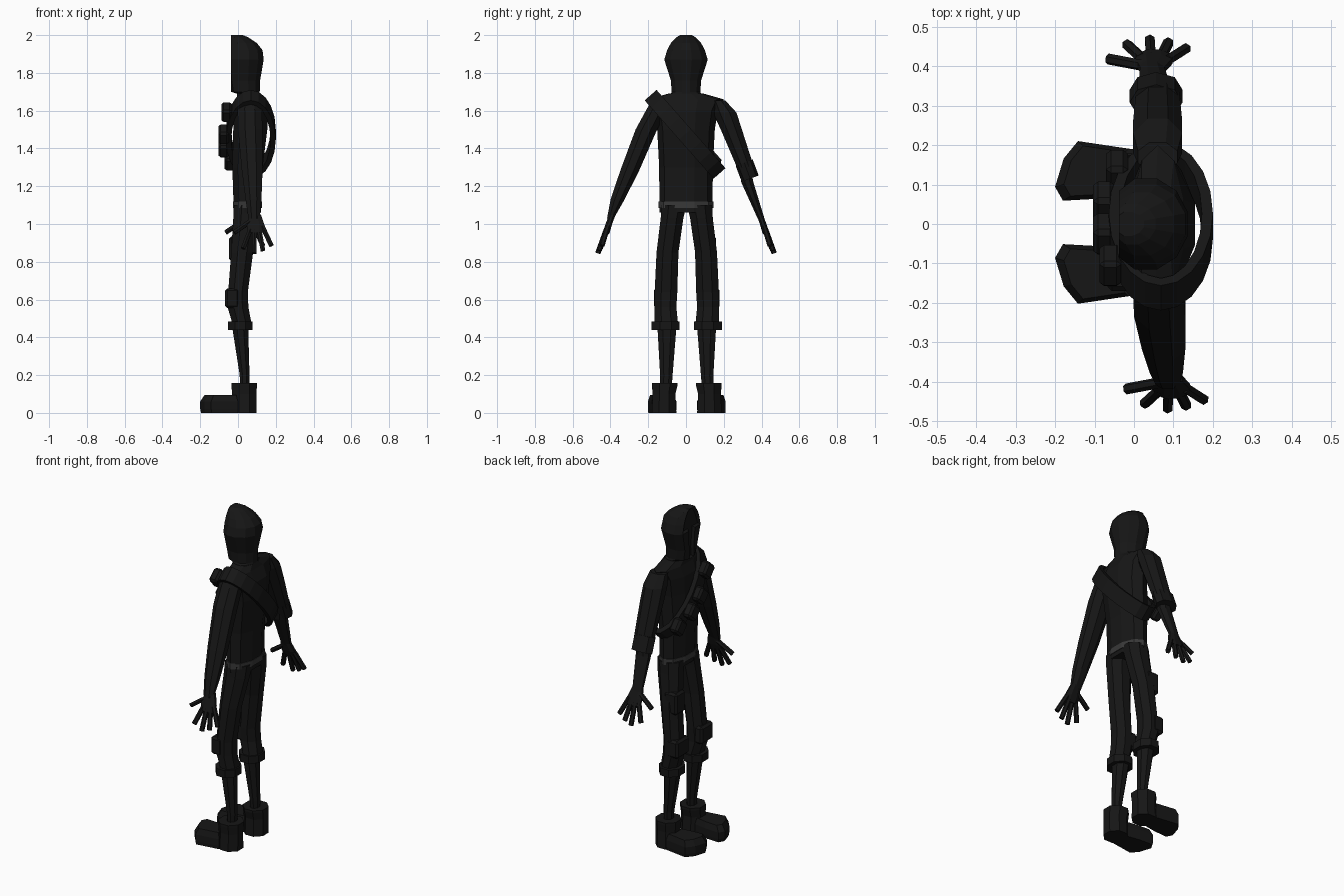
import bpy, bmesh, math
from mathutils import Vector, Matrix

if "Cube" in bpy.data.objects:
    bpy.data.objects.remove(bpy.data.objects["Cube"])


def material(name, v):
    m = bpy.data.materials.new(name)
    m.diffuse_color = (v, v, v, 1)
    m.use_nodes = True
    m.node_tree.nodes["Principled BSDF"].inputs["Base Color"].default_value = m.diffuse_color
    return m


DARK = material("dark_cloth", 0.008)
GREY = material("belt_grey", 0.04)


def finish(name, bm, mat=DARK):
    bmesh.ops.recalc_face_normals(bm, faces=bm.faces)
    me = bpy.data.meshes.new(name)
    bm.to_mesh(me)
    bm.free()
    me.materials.append(mat)
    ob = bpy.data.objects.new(name, me)
    bpy.context.collection.objects.link(ob)
    return ob


def skin(rings, closed=False):
    """Bridge equal-sized point rings; cap the ends unless closed."""
    bm = bmesh.new()
    vs = [[bm.verts.new(p) for p in r] for r in rings]
    n = len(vs[0])
    pairs = list(zip(vs, vs[1:])) + ([(vs[-1], vs[0])] if closed else [])
    for a, b in pairs:
        for i in range(n):
            j = (i + 1) % n
            bm.faces.new((a[i], a[j], b[j], b[i]))
    if not closed:
        bm.faces.new(vs[0])
        bm.faces.new(vs[-1])
    return bm


def loft(sections, n=8, min_x=-9):
    """Horizontal n-gon sections (x, y, z, half_x, half_y)."""
    k = 1 / math.cos(math.pi / n)
    ang = [2 * math.pi * (i + 0.5) / n for i in range(n)]
    return skin([[(max(min_x, x + rx * k * math.cos(a)), y + ry * k * math.sin(a), z)
                  for a in ang] for x, y, z, rx, ry in sections])


def rod(name, p, q, rx, ry, n=8):
    p, q = Vector(p), Vector(q)
    d = q - p
    rot = Vector((0, 0, 1)).rotation_difference(d).to_matrix().to_4x4()
    bm = bmesh.new()
    bmesh.ops.create_cone(bm, cap_ends=True, segments=n, radius1=1, radius2=1, depth=d.length,
                          matrix=Matrix.Translation((p + q) / 2) @ rot @ Matrix.Diagonal((rx, ry, 1, 1)))
    return finish(name, bm)


def pad(name, loc, size, rx=0.0, ry=0.0, bevel=0.012):
    bm = bmesh.new()
    bmesh.ops.create_cube(bm, size=1)
    bmesh.ops.scale(bm, vec=size, verts=bm.verts)
    bmesh.ops.bevel(bm, geom=bm.edges[:], offset=bevel, segments=1, affect='EDGES')
    bm.transform(Matrix.Translation(loc) @ Matrix.Rotation(rx, 4, 'X') @ Matrix.Rotation(ry, 4, 'Y'))
    return finish(name, bm)


# Torso and belt
finish("torso", loft([(.05, 0, 1.06, .072, .134), (.05, 0, 1.3, .08, .135), (.065, 0, 1.5, .09, .145),
                      (.065, 0, 1.6, .09, .16), (.06, 0, 1.66, .065, .19), (.055, 0, 1.69, .06, .09)], 10))
finish("belt", loft([(.05, 0, 1.085, .077, .139), (.05, 0, 1.12, .077, .139)], 10), GREY)

# Hooded head, flat at the front with a recessed face
bm = loft([(.055, 0, 1.65, .06, .095), (.055, 0, 1.69, .06, .08), (.035, 0, 1.7, .08, .076),
           (.03, 0, 1.76, .087, .08), (.03, 0, 1.87, .106, .115), (.03, 0, 1.92, .1, .1),
           (.02, 0, 1.958, .08, .08), (-.005, 0, 1.988, .06, .052), (-.015, 0, 2.0, .04, .03)], 12, min_x=-.038)
face = [f for f in bm.faces if all(v.co.x < -.0375 for v in f.verts)]
if face:
    bmesh.ops.recalc_face_normals(bm, faces=bm.faces)
    bmesh.ops.inset_region(bm, faces=face, thickness=.014, depth=-.012)
finish("hooded_head", bm)

# Legs, cuffs, knee pads and shoes
toe = [(-.2, .09), (-.18, .055), (-.09, .06), (.0, .075), (.0, .185), (-.035, .19), (-.142, .206), (-.178, .162)]
for s, side in ((-1, "left"), (1, "right")):
    def Y(v):
        return .004 + s * v
    finish(side + "_trouser_leg", loft([
        (.024, Y(.107), .46, .05, .062), (.0, Y(.113), .56, .055, .058), (.0, Y(.11), .64, .052, .06),
        (.022, Y(.102), .85, .058, .058), (.045, Y(.078), 1.03, .07, .06), (.05, Y(.068), 1.1, .072, .066)]))
    finish(side + "_trouser_cuff", loft([(.012, Y(.112), .44, .066, .074), (.012, Y(.112), .485, .066, .074)]))
    finish(side + "_shin", loft([(.035, Y(.11), .13, .024, .03), (.035, Y(.108), .2, .026, .033),
                                 (.012, Y(.105), .45, .042, .05)]))
    pad(side + "_knee_pad", (-.03, Y(.115), .607), (.075, .118, .105))
    finish(side + "_boot_heel", loft([(.033, Y(.12), 0, .065, .065), (.033, Y(.12), .1, .065, .06),
                                      (.033, Y(.117), .145, .067, .068), (.033, Y(.117), .158, .067, .068)]))
    finish(side + "_boot_toe", skin([[(-.06 + (x + .06) * k, Y(.13 + (o - .13) * k), z) for x, o in toe]
                                     for z, k in ((0, .97), (.02, 1), (.06, 1), (.095, .84))]))
pad("thigh_pocket", (-.005, .115, .87), (.085, .09, .13))

# Arms
finish("long_sleeve_arm", loft([
    (.085, -.40, 1.03, .03, .018), (.082, -.362, 1.13, .042, .037), (.075, -.297, 1.285, .055, .05),
    (.065, -.21, 1.5, .065, .057), (.062, -.152, 1.61, .064, .055), (.06, -.14, 1.655, .05, .04)]))
finish("short_sleeve_arm", loft([
    (.06, .315, 1.30, .055, .045), (.06, .24, 1.5, .062, .056), (.06, .205, 1.59, .062, .062),
    (.06, .17, 1.655, .05, .037)]))
finish("bare_forearm", loft([(.045, .397, 1.03, .03, .018), (.055, .325, 1.22, .042, .032),
                             (.06, .312, 1.29, .042, .032)]))
rod("rolled_sleeve", (.056, .34, 1.24), (.056, .308, 1.325), .067, .048)

# Hands: tip positions (x, outward y, z) with knuckle x
digits = [("thumb", -.065, .418, .955, -.005, .39, 1.01), ("index", -.018, .455, .87, .02, .42, .97),
          ("middle", .04, .467, .845, .043, .422, .97), ("ring", .087, .46, .86, .067, .42, .97),
          ("little", .132, .445, .885, .085, .415, .985)]
for s, side, dx in ((-1, "left", .045), (1, "right", 0)):
    finish(side + "_palm", loft([(.05 + dx, s * .427, .955, .04, .015), (.05 + dx, s * .412, .99, .047, .017),
                                 (.046 + dx, s * .39, 1.05, .03, .018)]))
    for name, tx, ty, tz, kx, ky, kz in digits:
        base = (.03 + dx, s * .4, 1.02) if name == "thumb" else (kx + dx, s * ky, kz)
        rod(f"{side}_{name}_finger", (tx + dx, s * ty, tz), base, .014, .014, 6)

# Shoulder strap: a slanted closed ribbon around the chest
u = Vector((0, .37, -.42)).normalized()
w = Vector((0, .42, .37)).normalized()
rings = []
for i in range(20):
    a = 2 * math.pi * i / 20
    out = Vector((math.cos(a), 0, 0)) + u * math.sin(a)
    mid = Vector((.068, -.005, 1.475)) + Vector((math.cos(a) * .118, 0, 0)) + u * math.sin(a) * .262
    rings.append([mid + out * p * .014 + w * q * .042 for p, q in ((-1, -1), (1, -1), (1, 1), (-1, 1))])
finish("shoulder_strap", skin(rings, True))

# Pouches along the front of the strap
tilt = math.atan2(.37, .42)
for i, (x, y, z) in enumerate([(-.06, -.105, 1.592), (-.076, -.025, 1.475), (-.076, .055, 1.405), (-.043, .135, 1.335)]):
    pad(f"strap_pouch_{i + 1}", (x, y, z), (.055, .085, .085), tilt)
